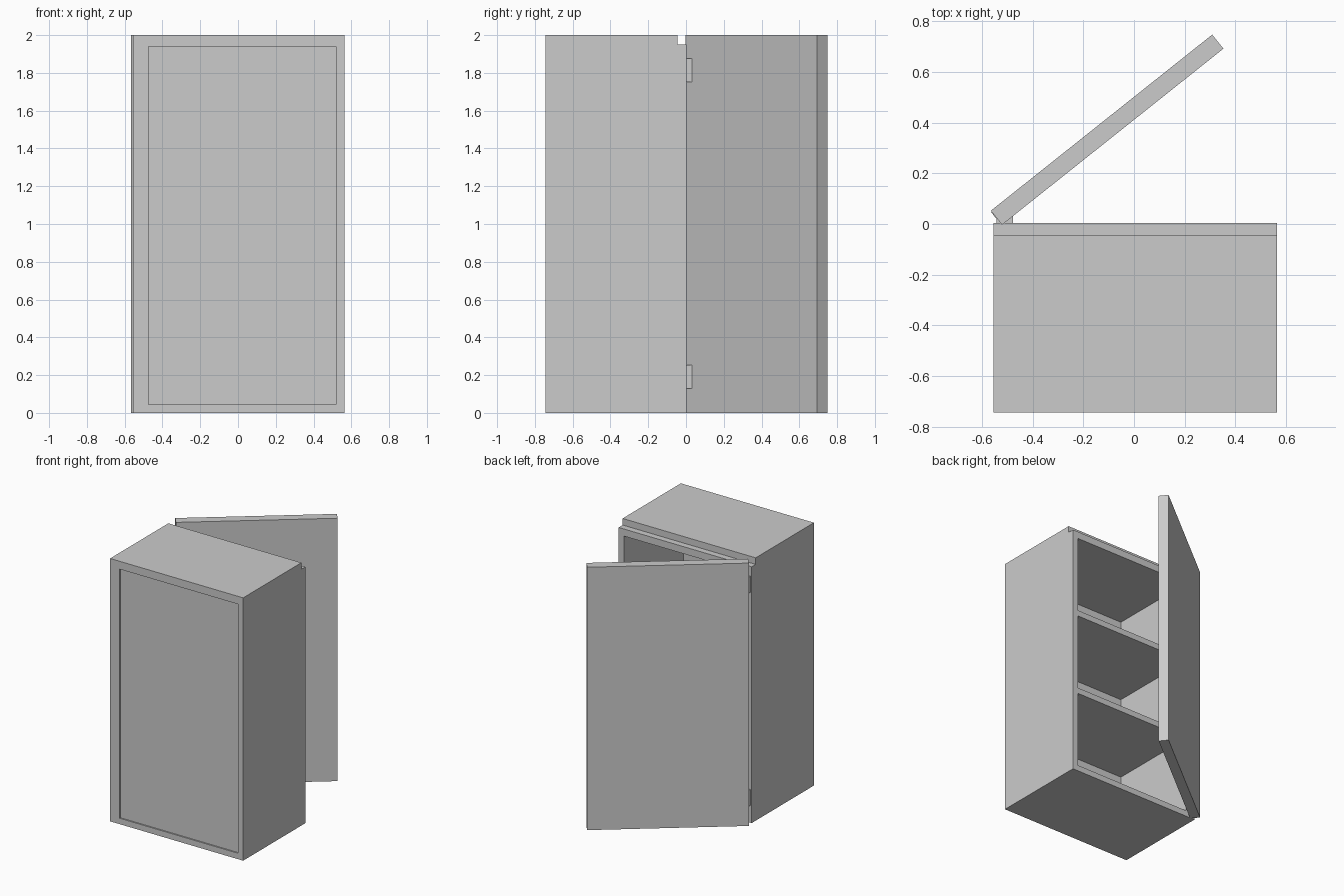
import bpy
import math
from mathutils import Matrix, Vector

if "Cube" in bpy.data.objects:
    bpy.data.objects.remove(bpy.data.objects["Cube"])

# One plain grey for everything
grey = bpy.data.materials.new("plain_grey")
grey.use_nodes = True
grey.diffuse_color = (0.6, 0.6, 0.6, 1)
grey.node_tree.nodes["Principled BSDF"].inputs["Base Color"].default_value = (0.6, 0.6, 0.6, 1)


def box(name, x, y, z):
    """Box spanning the given (min, max) ranges."""
    bpy.ops.mesh.primitive_cube_add(size=1)
    ob = bpy.context.object
    ob.name = name
    size = [r[1] - r[0] for r in (x, y, z)]
    mid = Vector([(r[0] + r[1]) / 2 for r in (x, y, z)])
    ob.data.transform(Matrix.Translation(mid) @ Matrix.Diagonal((*size, 1)))
    ob.data.materials.append(grey)
    return ob


# Main dimensions
LEFT, RIGHT, REAR, HEIGHT = -0.555, 0.565, -0.745, 2.0
BOARD = 0.045
STILE = 0.08            # thicker wall on the hinge side
CEILING = 1.896
inner_x = (LEFT + STILE, RIGHT - BOARD)

# Carcass: a solid block with compartments, rear recess and top rebate cut out
body = box("cabinet_body", (LEFT, RIGHT), (REAR, 0.003), (0, HEIGHT))
cutters = [
    box("rear_recess_cutter", inner_x, (REAR - 0.1, REAR + 0.01), (BOARD, 1.94)),
    box("top_rebate_cutter", (-1, 1), (-0.045, 0.1), (1.95, 2.1)),
]
pitch = (CEILING) / 3
for i in range(3):
    cutters.append(box(f"compartment_cutter_{i + 1}", inner_x, (-0.71, 0.1),
                       (pitch * i + BOARD, pitch * (i + 1))))
for cutter in cutters:
    mod = body.modifiers.new(cutter.name, "BOOLEAN")
    mod.operation = "DIFFERENCE"
    mod.solver = "EXACT"
    mod.object = cutter
bpy.context.view_layer.objects.active = body
for cutter in cutters:
    bpy.ops.object.modifier_apply(modifier=cutter.name)
    bpy.data.objects.remove(cutter)

# Open door, swung about its inner hinge corner
THICK = 0.071
door_turn = Matrix.Translation((-0.521, -0.003, 0)) @ Matrix.Rotation(math.radians(38.5), 4, "Z")
door = box("door", (0, 1.117), (0, THICK), (0, HEIGHT))
door.matrix_world = door_turn

# Hinges: a block in the gap and a thin leaf on the door edge
for label, low in (("lower", 0.13), ("upper", 1.752)):
    span = (low, low + 0.123)
    box(f"{label}_hinge_block", (-0.543, -0.478), (0.0, 0.038), span)
    leaf = box(f"{label}_hinge_leaf", (-0.003, 0.01), (0.01, 0.066), span)
    leaf.matrix_world = door_turn
